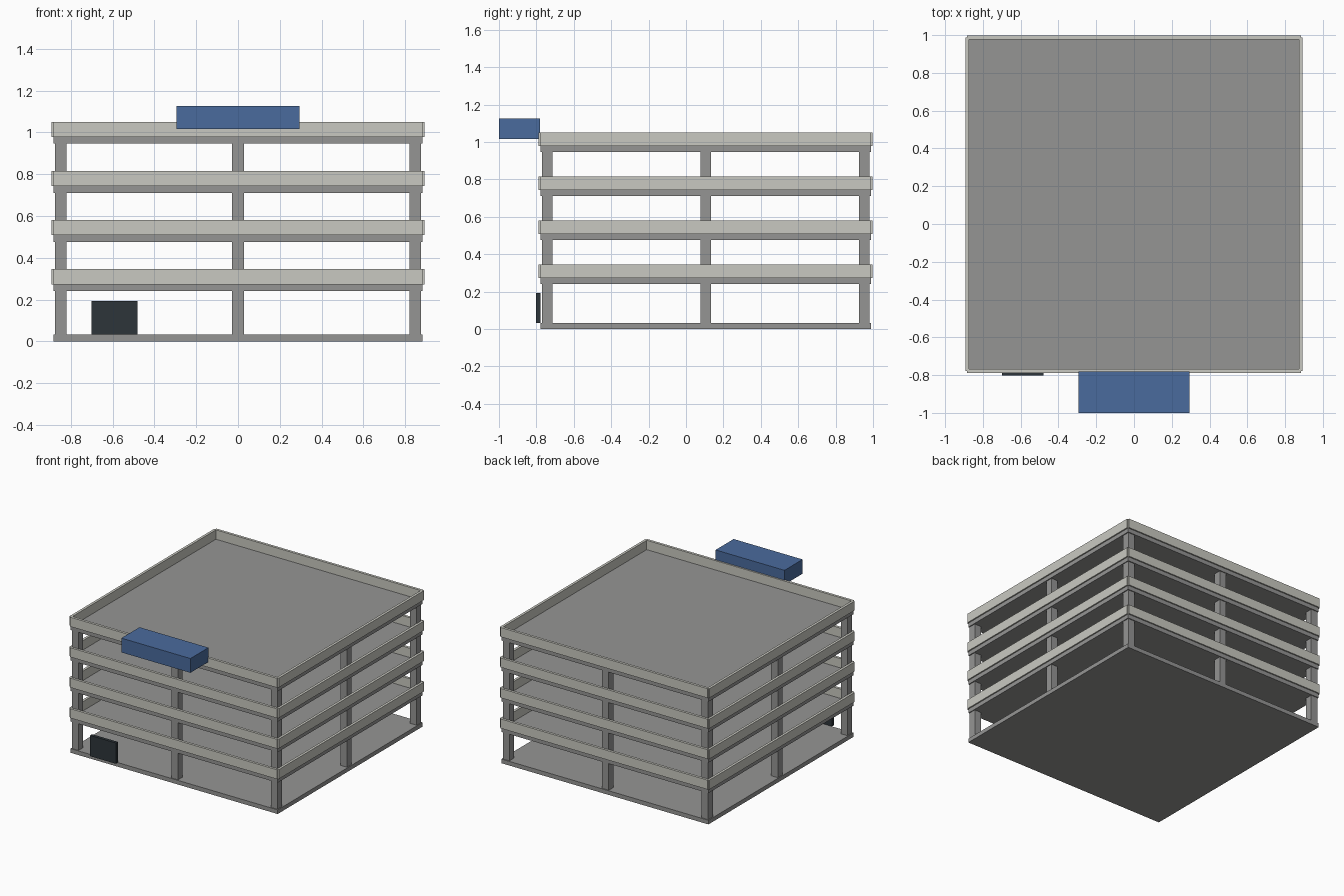
import bpy

cube = bpy.data.objects.get("Cube")
if cube:
    bpy.data.objects.remove(cube, do_unlink=True)


def material(name, rgb):
    linear = [((c / 255 + 0.055) / 1.055) ** 2.4 for c in rgb] + [1]
    m = bpy.data.materials.new(name)
    m.use_nodes = True
    m.diffuse_color = linear
    m.node_tree.nodes["Principled BSDF"].inputs["Base Color"].default_value = linear
    return m


concrete = material("concrete grey", (149, 149, 148))
pale = material("pale concrete", (201, 201, 193))
blue = material("sign blue", (74, 107, 157))
dark = material("dark door", (45, 53, 58))


def box(name, center, size, mat):
    bpy.ops.mesh.primitive_cube_add(size=1, location=center)
    ob = bpy.context.object
    ob.name = name
    ob.scale = size
    bpy.ops.object.transform_apply(location=False, rotation=False, scale=True)
    ob.data.materials.append(mat)
    return ob


MID_Y = 0.105      # building centre
HALF = 0.883       # half width of the square slabs
SLAB = 0.032
STOREY = 0.235
WALL = 0.02
WALL_H = 0.072

# Ground slab
box("ground_slab", (0, MID_Y, SLAB / 2), (2 * HALF, 2 * HALF, SLAB), concrete)

# Upper decks, each edged by four parapets
for level in range(1, 5):
    base = level * STOREY + 0.006
    top = base + SLAB
    box(f"deck_{level}", (0, MID_Y, base + SLAB / 2), (2 * HALF, 2 * HALF, SLAB), concrete)
    z = top + WALL_H / 2
    for side, s in (("front", -1), ("back", 1)):
        box(f"{side}_parapet_{level}", (0, MID_Y + s * HALF, z),
            (2 * HALF, WALL, WALL_H), pale)
    for side, s in (("right", -1), ("left", 1)):
        box(f"{side}_parapet_{level}", (s * HALF, MID_Y, z),
            (WALL, 2 * HALF, WALL_H), pale)

    # Columns carrying this deck
    low = base - STOREY + SLAB if level > 1 else SLAB
    for i in (-1, 0, 1):
        for j in (-1, 0, 1):
            box(f"column_{level}", (i * 0.848, MID_Y + j * 0.848, (low + base) / 2),
                (0.056, 0.056, base - low), concrete)

# Entrance door and roof sign
box("entrance_door", (-0.59, -0.79, 0.112), (0.22, 0.024, 0.16), dark)
box("roof_sign", (0, -0.89, 1.071), (0.588, 0.22, 0.11), blue)
